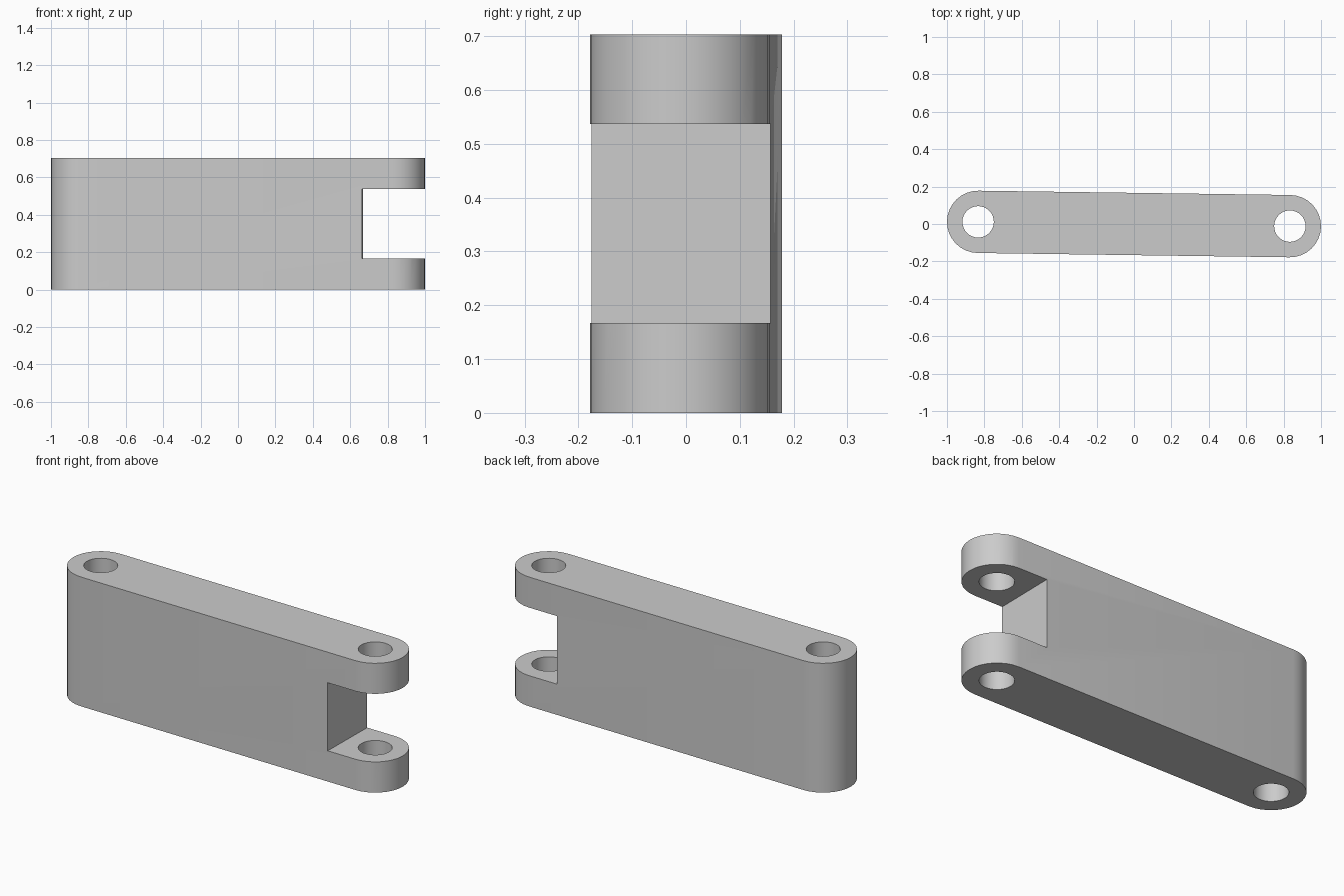
import bpy, math

if "Cube" in bpy.data.objects:
    bpy.data.objects.remove(bpy.data.objects["Cube"], do_unlink=True)

HEIGHT, RADIUS, HOLE, REACH = 0.703, 0.1665, 0.084, 0.8335
SLOT_START, SLOT_LOW, SLOT_HIGH = 0.665, 0.167, 0.537
TILT = -math.atan2(0.0115, REACH)

grey = bpy.data.materials.new("light grey")
grey.use_nodes = True
colour = (0.6, 0.6, 0.6, 1)
grey.diffuse_color = colour
grey.node_tree.nodes["Principled BSDF"].inputs["Base Color"].default_value = colour


def prism(name, outline, low, high):
    """Extrude a closed counter-clockwise outline from low to high."""
    n = len(outline)
    verts = [(x, y, z) for z in (low, high) for x, y in outline]
    faces = [list(range(n))[::-1], list(range(n, 2 * n))]
    faces += [(i, (i + 1) % n, (i + 1) % n + n, i + n) for i in range(n)]
    mesh = bpy.data.meshes.new(name)
    mesh.from_pydata(verts, [], faces)
    mesh.materials.append(grey)
    obj = bpy.data.objects.new(name, mesh)
    bpy.context.collection.objects.link(obj)
    return obj


def arc(cx, radius, start, sweep, steps):
    return [(cx + radius * math.cos(start + sweep * i / steps),
             radius * math.sin(start + sweep * i / steps)) for i in range(steps + 1)]


# Round-ended link body
ends = (arc(REACH, RADIUS, -math.pi / 2, math.pi, 16)
        + arc(-REACH, RADIUS, math.pi / 2, math.pi, 16))
link = prism("link_body", ends, 0, HEIGHT)

# Pin holes through both ends, and the fork slot
cutters = [prism("pin_hole_cutter", arc(cx, HOLE, 0, math.tau, 32)[:-1], -0.1, HEIGHT + 0.1)
           for cx in (-REACH, REACH)]
slot = [(SLOT_START, -0.3), (1.2, -0.3), (1.2, 0.3), (SLOT_START, 0.3)]
cutters.append(prism("fork_slot_cutter", slot, SLOT_LOW, SLOT_HIGH))

bpy.ops.object.select_all(action='DESELECT')
bpy.context.view_layer.objects.active = link
link.select_set(True)
for cutter in cutters:
    cutter.hide_render = True
    cut = link.modifiers.new("cut", 'BOOLEAN')
    cut.operation, cut.solver, cut.object = 'DIFFERENCE', 'EXACT', cutter
    bpy.ops.object.modifier_apply(modifier=cut.name)
    bpy.data.objects.remove(cutter, do_unlink=True)

# Slight turn about the vertical, smooth round ends with crisp edges
link.rotation_euler.z = TILT
bpy.ops.object.shade_smooth_by_angle(angle=math.radians(30))
